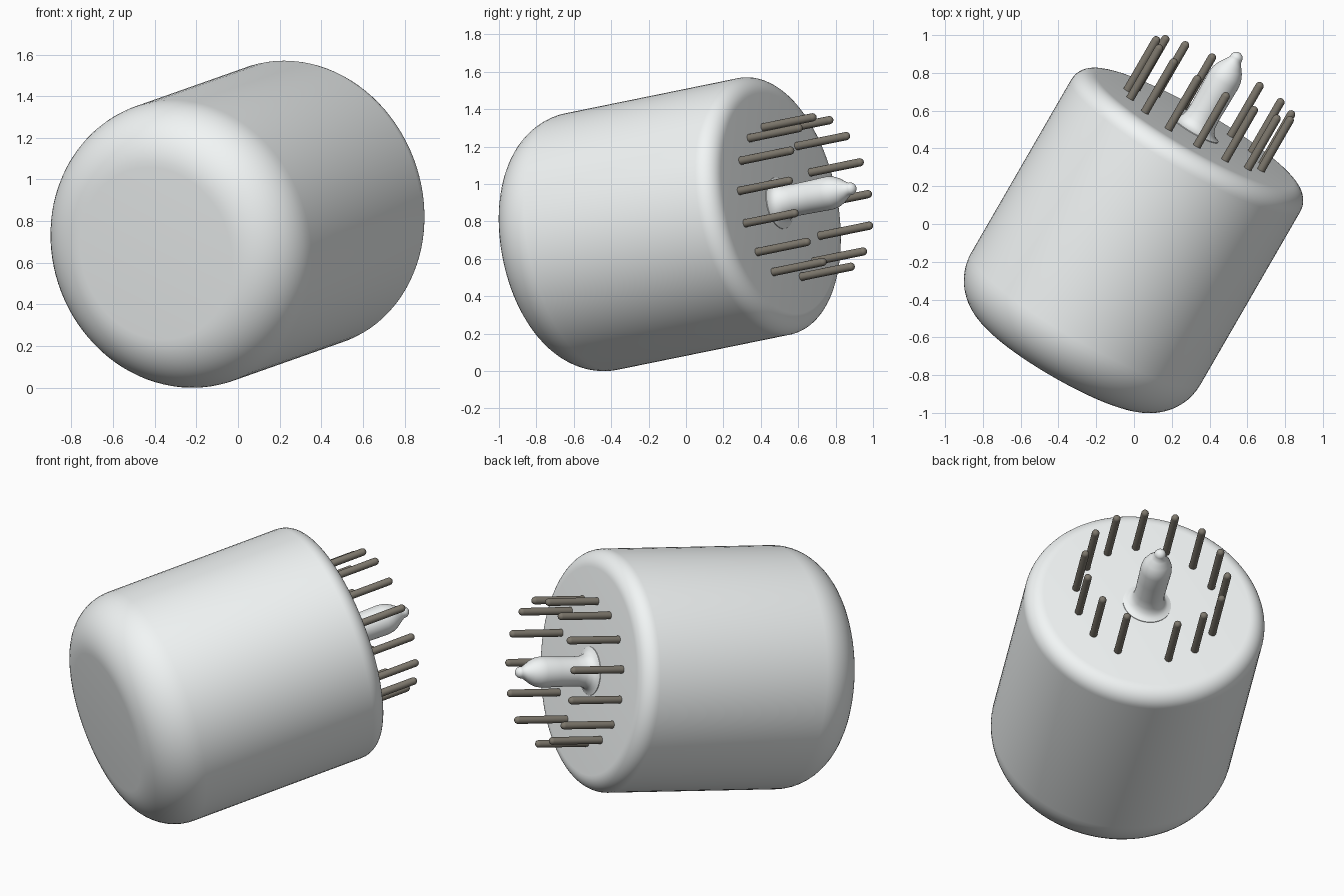
import bpy, bmesh
from math import sin, cos, pi, radians
from mathutils import Matrix, Vector

if "Cube" in bpy.data.objects:
    bpy.data.objects.remove(bpy.data.objects["Cube"])

# Tilted frame: local +z is the tube axis, origin at the centre of the pin face
AZ, TILT = radians(60), radians(10)
d = Vector((cos(TILT) * cos(AZ), cos(TILT) * sin(AZ), sin(TILT)))
u = Vector((-sin(AZ), cos(AZ), 0))
v = d.cross(u)
FRAME = Matrix.Translation((0.323, 0.50, 0.897)) @ Matrix((u, v, d)).transposed().to_4x4()


def material(name, color):
    m = bpy.data.materials.new(name)
    m.diffuse_color = color
    m.use_nodes = True
    m.node_tree.nodes["Principled BSDF"].inputs["Base Color"].default_value = m.diffuse_color
    return m


def arc(cr, cz, r, a0, a1, n):
    """Points of a fillet in the (radius, height) plane."""
    return [(cr + r * cos(radians(a0 + (a1 - a0) * i / n)),
             cz + r * sin(radians(a0 + (a1 - a0) * i / n))) for i in range(n + 1)]


def lathe(name, profile, seg, mat, offset=(0, 0, 0)):
    """Turn a (radius, height) profile about the tube axis, with capped ends."""
    bm = bmesh.new()
    rings = [[bm.verts.new((r * cos(2 * pi * k / seg), r * sin(2 * pi * k / seg), z))
              for k in range(seg)] for r, z in profile]
    for a, b in zip(rings, rings[1:]):
        for k in range(seg):
            j = (k + 1) % seg
            bm.faces.new((a[k], a[j], b[j], b[k]))
    bm.faces.new(rings[0][::-1])
    bm.faces.new(rings[-1])
    me = bpy.data.meshes.new(name)
    bm.to_mesh(me)
    bm.free()
    me.materials.append(mat)
    ob = bpy.data.objects.new(name, me)
    bpy.context.collection.objects.link(ob)
    ob.matrix_world = FRAME @ Matrix.Translation(offset)
    bpy.ops.object.select_all(action='DESELECT')
    ob.select_set(True)
    bpy.context.view_layer.objects.active = ob
    bpy.ops.object.shade_smooth_by_angle(angle=radians(40))


glass = material("pale_glass", (0.89, 0.92, 0.92, 1))
metal = material("pin_metal", (0.21, 0.19, 0.155, 1))

# Glass body: wide fillet at the window end, small fillet at the pin end
R, R1, R2, L = 0.70, 0.28, 0.10, 1.455
lathe("glass_envelope",
      arc(R - R1, -L + R1, R1, -90, 0, 14) + arc(R - R2, -R2, R2, 0, 90, 10), 96, glass)

# Sealed-off stem: flared foot, barrel, cone and small bead
lathe("exhaust_tip",
      [(0.14, -0.02), (0.14, 0.004), (0.118, 0.012), (0.10, 0.03), (0.089, 0.06),
       (0.086, 0.11), (0.088, 0.22), (0.090, 0.31), (0.085, 0.345), (0.070, 0.38),
       (0.046, 0.415), (0.034, 0.435)] + arc(0.0, 0.443, 0.034, 5, 85, 6), 40, glass)

# Ring of pins with one gap at the bottom
PINS, GAP, GAP_AT, CIRCLE, H, PR = 14, 41.6, 275, 0.415, 0.322, 0.022
step = (360 - GAP) / (PINS - 1)
for i in range(PINS):
    a = radians(180 - (GAP_AT + GAP / 2 + i * step))
    lathe(f"pin_{i + 1:02d}",
          [(PR, -0.03), (PR, H - 0.012)] + arc(0.0, H - 0.012, PR, 10, 80, 4), 16, metal,
          (CIRCLE * cos(a), CIRCLE * sin(a), 0))
